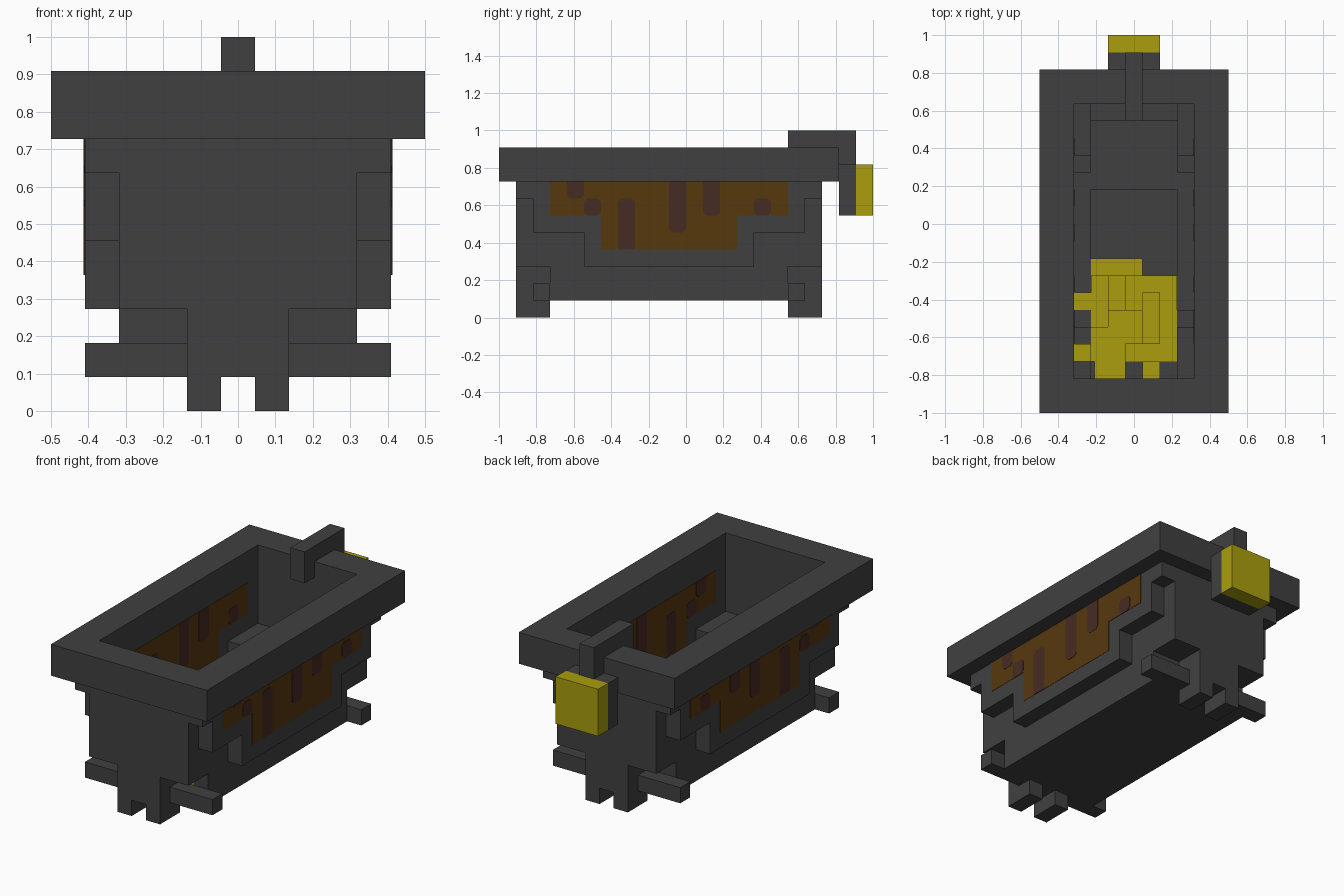
import bpy
import bmesh
from mathutils import Vector

if "Cube" in bpy.data.objects:
    bpy.data.objects.remove(bpy.data.objects["Cube"])

U = 1 / 11          # one block
CENTRE = -U         # y of the tub's middle


def material(name, r, g, b):
    m = bpy.data.materials.new(name)
    m.use_nodes = True
    m.diffuse_color = (r, g, b, 1)
    m.node_tree.nodes["Principled BSDF"].inputs["Base Color"].default_value = (r, g, b, 1)
    return m


IRON = material("dark iron", 0.051, 0.051, 0.051)
AMBER = material("amber brown", 0.095, 0.040, 0.004)
DRIP = material("dark drip", 0.062, 0.025, 0.017)
GOLD = material("gold", 0.402, 0.337, 0.004)


def finish(name, bm, mat):
    bmesh.ops.recalc_face_normals(bm, faces=bm.faces)
    for v in bm.verts:
        v.co = v.co * U + Vector((0, CENTRE, 0))
    me = bpy.data.meshes.new(name)
    bm.to_mesh(me)
    bm.free()
    me.materials.append(mat)
    ob = bpy.data.objects.new(name, me)
    bpy.context.collection.objects.link(ob)
    return ob


def extrude(bm, face, offset):
    new = bmesh.ops.extrude_face_region(bm, geom=[face])["geom"]
    verts = [g for g in new if isinstance(g, bmesh.types.BMVert)]
    bmesh.ops.translate(bm, verts=verts, vec=offset)


def box(name, x, y, z, mat=IRON):
    """Block from (low, high) pairs measured in blocks."""
    bm = bmesh.new()
    face = bm.faces.new([bm.verts.new((a, b, z[0])) for a, b in
                         ((x[0], y[0]), (x[1], y[0]), (x[1], y[1]), (x[0], y[1]))])
    extrude(bm, face, (0, 0, z[1] - z[0]))
    return finish(name, bm, mat)


def slab(name, outline, x0, x1, mat):
    """Side panel: a y-z outline given thickness along x."""
    bm = bmesh.new()
    face = bm.faces.new([bm.verts.new((x0, y, z)) for y, z in outline])
    extrude(bm, face, (x1 - x0, 0, 0))
    return finish(name, bm, mat)


def frame(name, outer, inner, z):
    """Rectangular ring from half sizes."""
    bm = bmesh.new()
    loops = []
    for (hx, hy), h in ((outer, z[0]), (outer, z[1]), (inner, z[1]), (inner, z[0])):
        loops.append([bm.verts.new((sx * hx, sy * hy, h))
                      for sx, sy in ((-1, -1), (1, -1), (1, 1), (-1, 1))])
    for k in range(4):
        a, b = loops[k], loops[(k + 1) % 4]
        for i in range(4):
            j = (i + 1) % 4
            bm.faces.new((a[i], a[j], b[j], b[i]))
    return finish(name, bm, IRON)


def stepped(levels):
    """Symmetric outline from (half width, top, bottom) rows, top first."""
    right = [(w, h) for w, top, low in levels for h in (top, low)]
    return right + [(-w, h) for w, h in reversed(right)]


def drip_outline(y0, y1, z0, z1):
    """Drip with softened free ends."""
    c = 0.2
    top = [(y1, z1), (y0, z1)] if z1 == 8 else [(y1, z1 - c), (y1 - c, z1), (y0 + c, z1), (y0, z1 - c)]
    low = [(y0, z0), (y1, z0)] if z0 == 4 else [(y0, z0 + c), (y0 + c, z0), (y1 - c, z0), (y1, z0 + c)]
    return top + low


def span(sign, a, b):
    return tuple(sorted((sign * a, sign * b)))


# Rim and floor
frame("rim", (5.5, 10), (3.5, 8), (8, 10))
box("base_bottom", (-3.5, 3.5), (-7, 7), (1, 2))
frame("base_ring", (3.5, 7), (2.5, 3), (2, 3))

# End walls, feet and inner ledges
for end, label in ((-1, "front"), (1, "back")):
    box(label + "_wall", (-3.5, 3.5), span(end, 8, 9), (3, 8))
    box(label + "_lip", (-2.5, 2.5), span(end, 7, 8), (3, 4))
    box(label + "_foot_block", (-1.5, 1.5), span(end, 7, 9), (1, 3))
    for side, hand in ((-1, "right"), (1, "left")):
        tag = label + "_" + hand
        box(tag + "_foot", span(side, 0.5, 1.5), span(end, 7, 9), (0, 1))
        box(tag + "_side_foot", span(side, 1.5, 4.5), span(end, 7, 8), (1, 2))
        box(tag + "_ledge", span(side, 2.5, 3.5), span(end, 5, 8), (3, 5))
        box(tag + "_step", span(side, 2.5, 3.5), span(end, 4, 5), (3, 4))

# Stepped side walls with amber panels and drips
wall = stepped([(9, 8, 7), (8, 7, 5), (5, 5, 3)])
window = stepped([(7, 8, 6), (4, 6, 4)])
drips = [(-6, -5, 7, 8), (-5, -4, 6, 7), (-3, -2, 4, 7),
         (0, 1, 5, 8), (2, 3, 6, 8), (5, 6, 6, 7)]
for side, hand in ((-1, "right"), (1, "left")):
    slab(hand + "_wall", wall, side * 3.5, side * 4.5, IRON)
    slab(hand + "_amber_panel", window, side * 3.48, side * 4.52, AMBER)
    for i, d in enumerate(drips):
        slab(f"{hand}_drip_{i + 1}", drip_outline(*d), side * 3.46, side * 4.54, DRIP)

# Hook over the back rim, holding a gold plate
slab("hook", [(7, 9), (7, 11), (11, 11), (11, 9), (10, 9), (10, 10), (8, 10), (8, 9)],
     -0.5, 0.5, IRON)
box("plate_backing", (-1.5, 1.5), (10, 11), (6, 9))
box("gold_plate", (-1.5, 1.5), (11, 12), (6, 9), GOLD)

# Gold heap inside the tub
heap = [((-2.5, 2.5), (-7, -2), (2, 4)), ((-2.5, 0.5), (-2, -1), (2, 3)),
        ((-3.5, -2.5), (-4, -3), (3, 4)), ((-3.5, -2.5), (-7, -6), (5, 6)),
        ((-2.3, -0.5), (-8, -7), (4, 5)), ((0.5, 1.5), (-8, -7), (4, 5)),
        ((-2.5, -0.5), (-7, -5), (4, 5)), ((-1.5, 0.5), (-6, -4), (4, 5)),
        ((-1.5, -0.5), (-4, -2), (4, 4.5)), ((0.5, 1.5), (-6, -3), (4, 4.5))]
for i, (x, y, z) in enumerate(heap):
    box(f"gold_lump_{i + 1}", x, y, z, GOLD)
